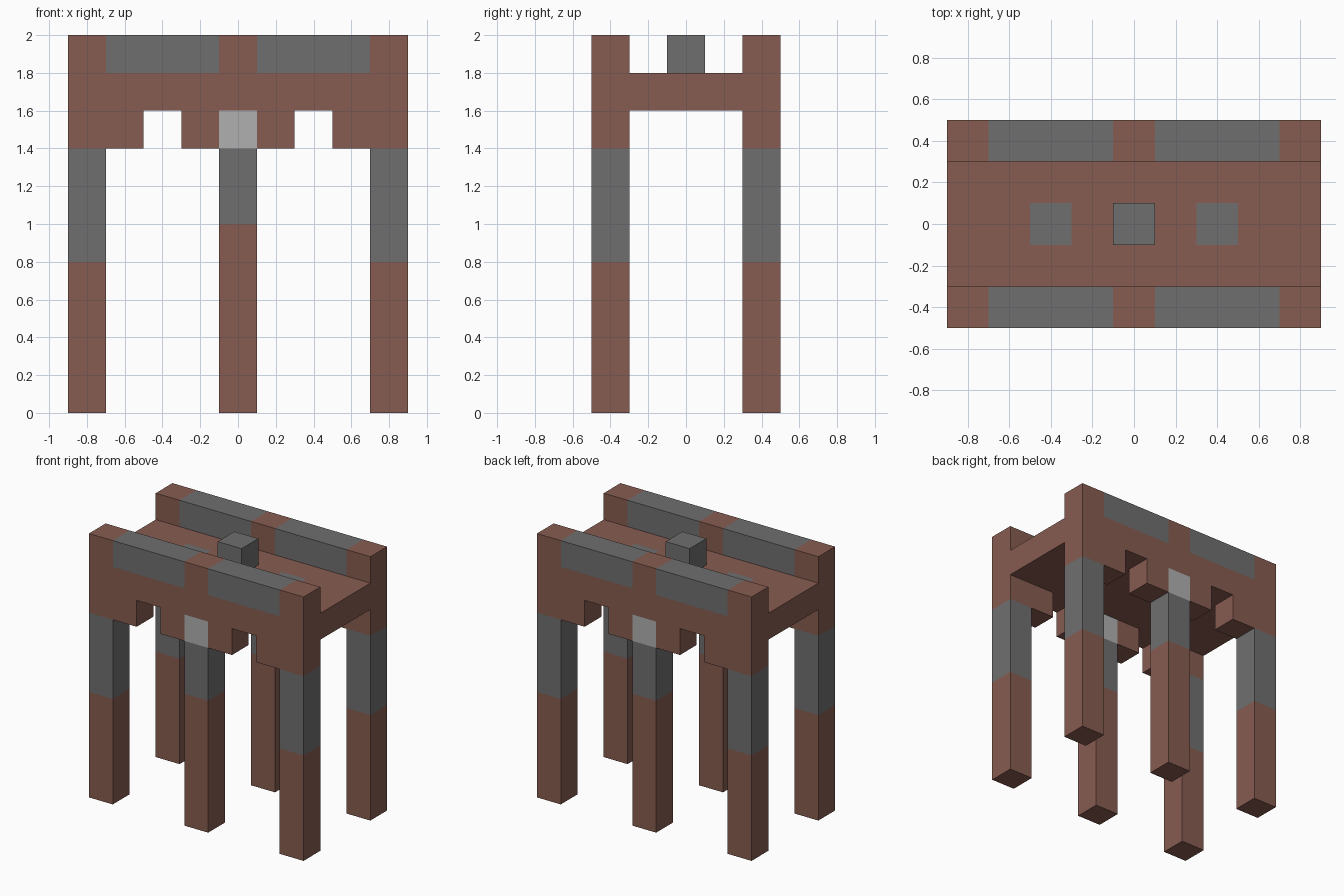
import bpy
import bmesh
from math import radians
from mathutils import Matrix, Vector

cube = bpy.data.objects.get("Cube")
if cube:
    bpy.data.objects.remove(cube, do_unlink=True)


def make_material(name, rgb):
    mat = bpy.data.materials.new(name)
    mat.use_nodes = True
    mat.diffuse_color = (*rgb, 1)
    mat.node_tree.nodes["Principled BSDF"].inputs["Base Color"].default_value = (*rgb, 1)
    return mat


BROWN, GREY, LIGHT = range(3)
MATERIALS = [
    make_material("red brown", (0.245, 0.107, 0.082)),
    make_material("stone grey", (0.159, 0.159, 0.159)),
    make_material("light grey", (0.434, 0.434, 0.434)),
]


def mirrored(values):
    return [-v for v in reversed(values)] + list(values)


def slab(name, us, vs, depth, matrix, keep, colour, hidden):
    """Cell grid thickened into a solid; hidden contact faces are removed."""
    bm = bmesh.new()
    grid = [[bm.verts.new((u, v, 0)) for v in vs] for u in us]
    for i in range(len(us) - 1):
        for j in range(len(vs) - 1):
            if keep((us[i] + us[i + 1]) / 2, (vs[j] + vs[j + 1]) / 2):
                bm.faces.new((grid[i][j], grid[i + 1][j], grid[i + 1][j + 1], grid[i][j + 1]))
    bmesh.ops.delete(bm, geom=[v for v in bm.verts if not v.link_faces], context='VERTS')
    extruded = bmesh.ops.extrude_face_region(bm, geom=bm.faces[:])["geom"]
    top = [g for g in extruded if isinstance(g, bmesh.types.BMVert)]
    bmesh.ops.translate(bm, verts=top, vec=(0, 0, depth))
    bmesh.ops.transform(bm, matrix=matrix, verts=bm.verts)
    bmesh.ops.recalc_face_normals(bm, faces=bm.faces)
    for f in bm.faces:
        # Sample just inside the solid so edges take their own block's colour
        f.material_index = colour(f.calc_center_median() - f.normal * 0.01)
    covered = [f for f in bm.faces if hidden(f.calc_center_median(), f.normal)]
    bmesh.ops.delete(bm, geom=covered, context='FACES')
    mesh = bpy.data.meshes.new(name)
    bm.to_mesh(mesh)
    bm.free()
    for mat in MATERIALS:
        mesh.materials.append(mat)
    obj = bpy.data.objects.new(name, mesh)
    bpy.context.collection.objects.link(obj)
    return obj


# Side frames: three legs, notched beam and railing in one slab
def frame_keep(x, z):
    x = abs(x)
    if z < 1.4:
        return x < 0.1 or x > 0.7
    return z > 1.6 or not 0.3 < x < 0.5


def frame_colour(p):
    x = abs(p.x)
    if p.z > 1.8:
        return GREY if 0.1 < x < 0.7 else BROWN
    if p.z > 1.4:
        return LIGHT if x < 0.1 and p.z < 1.6 else BROWN
    band_start = 1.0 if x < 0.1 else 0.8
    return GREY if p.z > band_start else BROWN


def frame_hidden(c, n):
    return n.y * c.y < -0.1 and 1.6 < c.z < 1.8


upright = Matrix.Rotation(radians(90), 4, 'X')
for name, y in (("front_frame", -0.3), ("back_frame", 0.5)):
    slab(name, mirrored([0.1, 0.3, 0.5, 0.7, 0.9]), [0, 0.8, 1.0, 1.4, 1.6, 1.8, 2.0],
         0.2, Matrix.Translation((0, y, 0)) @ upright,
         frame_keep, frame_colour, frame_hidden)


# Deck with two grey square blocks set into it
def deck_colour(p):
    return GREY if 0.3 < abs(p.x) < 0.5 and abs(p.y) < 0.1 else BROWN


def deck_hidden(c, n):
    under_post = n.z > 0.5 and abs(c.x) < 0.1 and abs(c.y) < 0.1
    return abs(n.y) > 0.5 or under_post


slab("deck", mirrored([0.1, 0.3, 0.5, 0.9]), mirrored([0.1, 0.3]), 0.2,
     Matrix.Translation((0, 0, 1.6)), lambda x, y: True, deck_colour, deck_hidden)

# Centre post standing on the deck
slab("centre_post", mirrored([0.1]), mirrored([0.1]), 0.2,
     Matrix.Translation((0, 0, 1.8)), lambda x, y: True,
     lambda p: GREY, lambda c, n: n.z < -0.5)
